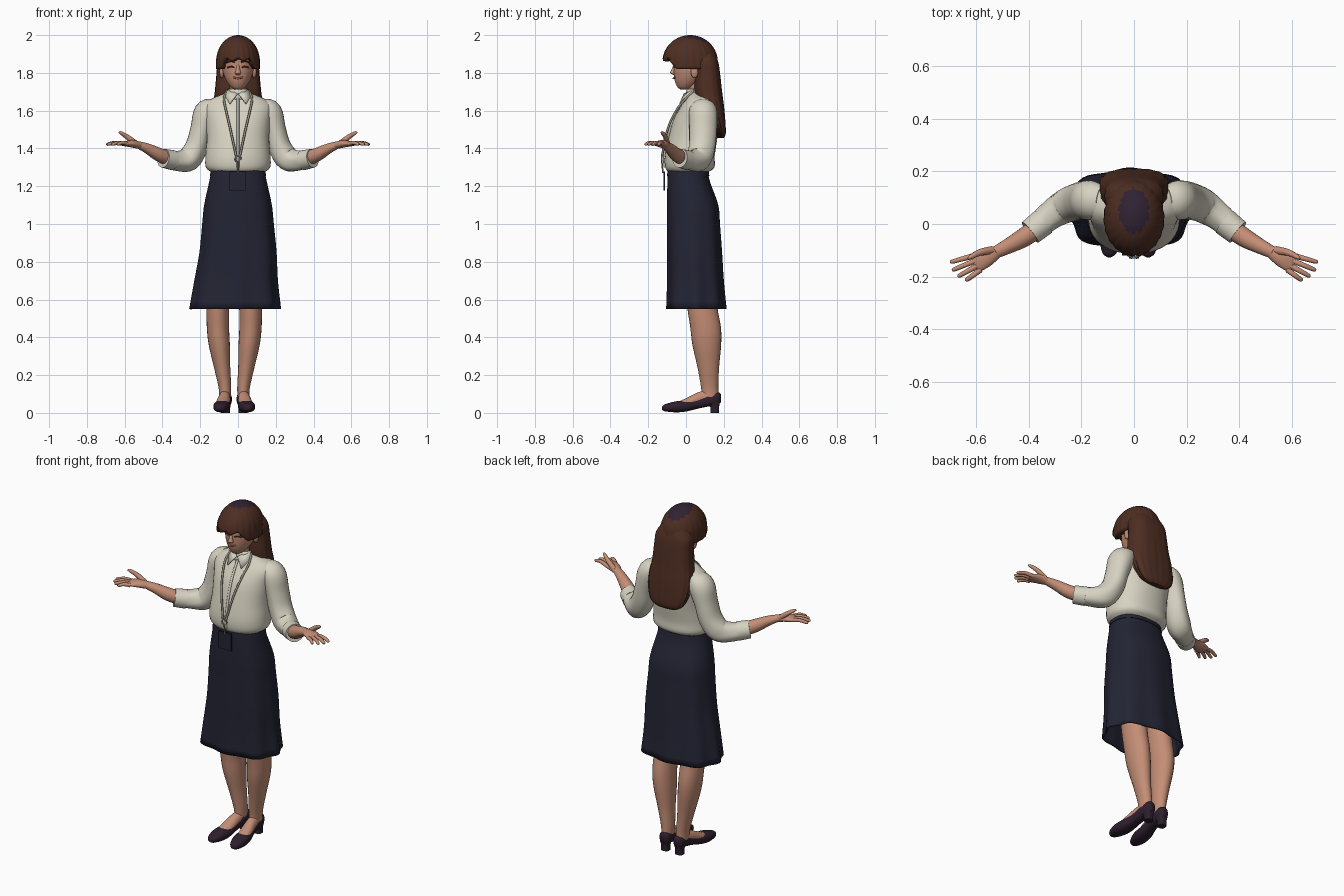
import bpy, bmesh, math
from mathutils import Vector

cube = bpy.data.objects.get("Cube")
if cube:
    bpy.data.objects.remove(cube)


def material(name, r, g, b):
    m = bpy.data.materials.new(name)
    m.use_nodes = True
    m.diffuse_color = (r, g, b, 1)
    bsdf = m.node_tree.nodes["Principled BSDF"]
    bsdf.inputs["Base Color"].default_value = (r, g, b, 1)
    bsdf.inputs["Roughness"].default_value = .8
    return m


SKIN = material("warm_skin", .55, .27, .18)
HAIR = material("brown_hair", .075, .027, .016)
CROWN = material("dark_plum_crown", .03, .016, .032)
BLOUSE = material("cream_blouse", .68, .65, .54)
NAVY = material("navy_cloth", .017, .018, .034)
SHOE = material("dark_plum_leather", .026, .014, .026)
CORD = material("grey_cord", .33, .31, .25)
LIPS = material("rose_lips", .4, .13, .1)

FLAT = (Vector((1, 0, 0)), Vector((0, 1, 0)))    # horizontal sections
UPRIGHT = (Vector((1, 0, 0)), Vector((0, 0, 1)))  # sections across the foot


def finish(name, bm, mats, thickness=0):
    bmesh.ops.recalc_face_normals(bm, faces=bm.faces)
    me = bpy.data.meshes.new(name)
    bm.to_mesh(me)
    bm.free()
    for m in mats:
        me.materials.append(m)
    me.shade_smooth()
    me.set_sharp_from_angle(angle=math.radians(50))
    ob = bpy.data.objects.new(name, me)
    bpy.context.collection.objects.link(ob)
    if thickness:
        mod = ob.modifiers.new("thickness", "SOLIDIFY")
        mod.thickness = thickness
        mod.offset = -1
    return ob


def skin_rings(rings, cap_start=True, cap_end=True):
    bm = bmesh.new()
    rows = [[bm.verts.new(p) for p in ring] for ring in rings]
    n = len(rows[0])
    for a, b in zip(rows, rows[1:]):
        for i in range(n):
            j = (i + 1) % n
            bm.faces.new((a[i], a[j], b[j], b[i]))
    if cap_start:
        bm.faces.new(rows[0])
    if cap_end:
        bm.faces.new(rows[-1])
    return bm


def smooth_path(points, steps):
    """Pass a smooth curve through (x, y, z, radius_u, radius_v) stations."""
    pts = [Vector(p) for p in points]
    pts = [2 * pts[0] - pts[1]] + pts + [2 * pts[-1] - pts[-2]]
    out = []
    for a, b, c, d in zip(pts, pts[1:], pts[2:], pts[3:]):
        for s in range(steps):
            t = s / steps
            out.append(.5 * (2 * b + (c - a) * t + (2 * a - 5 * b + 4 * c - d) * t ** 2
                             + (3 * b - a - 3 * c + d) * t ** 3))
    return out + [pts[-2]]


def loft(name, points, mat, frame=None, n=24, steps=4, power=2, fold=0, folds=8,
         cap_start=True, cap_end=True, thickness=0):
    path = smooth_path(points, steps)
    rings = []
    for i, p in enumerate(path):
        if frame:
            u, v = frame
        else:
            tangent = (path[min(i + 1, len(path) - 1)] - path[max(i - 1, 0)]).to_3d().normalized()
            u = tangent.cross(Vector((0, 1, 0))).normalized()
            v = u.cross(tangent)
        grow = fold * (i / (len(path) - 1)) ** 1.5
        ring = []
        for k in range(n):
            a = math.tau * k / n
            c, s = math.cos(a), math.sin(a)
            r = (abs(c) ** power + abs(s) ** power) ** (-1 / power)
            r *= 1 + grow * math.cos(folds * a)
            ring.append(p.to_3d() + u * c * r * max(p[3], .001) + v * s * r * max(p[4], .001))
        rings.append(ring)
    return finish(name, skin_rings(rings, cap_start, cap_end), [mat], thickness)


def ball(name, centre, size, mat):
    bm = bmesh.new()
    bmesh.ops.create_uvsphere(bm, u_segments=16, v_segments=10, radius=1)
    bmesh.ops.scale(bm, vec=size, verts=bm.verts)
    bmesh.ops.translate(bm, vec=centre, verts=bm.verts)
    return finish(name, bm, [mat])


def box(name, centre, size, mat):
    bm = bmesh.new()
    bmesh.ops.create_cube(bm, size=1)
    bmesh.ops.scale(bm, vec=size, verts=bm.verts)
    bmesh.ops.translate(bm, vec=centre, verts=bm.verts)
    return finish(name, bm, [mat])


def cord(name, points, radius, mat):
    return loft(name, [(*p, radius, radius) for p in points], mat, n=8)


# Clothed torso and skirt
loft("blouse_body", [(0, .01, 1.27, .135, .1), (0, .02, 1.3, .17, .13), (0, .02, 1.36, .172, .132),
                     (0, .035, 1.45, .165, .13), (0, .055, 1.55, .172, .122), (0, .07, 1.62, .18, .1),
                     (0, .075, 1.66, .145, .08), (0, .06, 1.695, .06, .055)], BLOUSE, FLAT, n=40, power=2.2)
loft("skirt", [(0, .01, 1.285, .14, .105), (0, .015, 1.22, .153, .113), (0, .035, 1.1, .178, .135),
               (0, .04, 1, .187, .138), (0, .045, .85, .2, .143), (-.01, .05, .7, .215, .146),
               (-.015, .055, .55, .234, .154)], NAVY, FLAT, n=64, power=2.4, fold=.04,
     cap_end=False, thickness=.008)
loft("waistband", [(0, .01, 1.29, .143, .108), (0, .012, 1.255, .149, .112)], NAVY, FLAT, n=40, power=2.4)

# Blouse front and collar
cord("button_placket", [(0, -.005, 1.665), (0, -.033, 1.62), (0, -.068, 1.55), (0, -.097, 1.45),
                        (0, -.114, 1.36), (0, -.112, 1.3)], .007, BLOUSE)
loft("collar_stand", [(0, .055, 1.66, .068, .062), (0, .055, 1.715, .052, .05)], BLOUSE, FLAT,
     cap_start=False, cap_end=False, thickness=.006)

# Neck, head and face
loft("neck", [(0, .06, 1.64, .048, .048), (0, .055, 1.7, .043, .043), (0, .045, 1.79, .045, .045)], SKIN, FLAT)
loft("head", [(0, -.01, 1.712, .018, .02), (0, -.003, 1.725, .038, .042), (0, .014, 1.757, .061, .073),
              (0, .03, 1.8, .079, .095), (0, .04, 1.85, .086, .106), (0, .042, 1.9, .087, .108),
              (0, .045, 1.95, .065, .08), (0, .045, 1.975, .02, .03)], SKIN, FLAT, n=32)
loft("nose", [(0, -.057, 1.845, .007, .008), (0, -.066, 1.815, .011, .012), (0, -.069, 1.8, .016, .015),
              (0, -.06, 1.79, .011, .008)], SKIN, FLAT, n=12)
cord("mouth", [(-.025, -.056, 1.777), (0, -.066, 1.771), (.025, -.056, 1.777)], .005, LIPS)

# Hair cap with a fringe and a darker crown
SEG, ROWS = 88, 18
cap_rings = []
for row in range(ROWS):
    s = max(row / (ROWS - 1), .02)
    ring = []
    for k in range(SEG):
        a = math.tau * k / SEG
        front = min(max((-math.sin(a) - .5) * 4, 0), 1)
        hem = 1.82 + .05 * front + .008 * math.sin(11 * a) * front
        z = 2 - (2 - hem) * (1 - math.cos(s * math.pi / 2))
        r = math.sqrt(1 - max((z - 1.86) / .14, 0) ** 2)
        r *= 1 + .014 * s * math.sin(22 * a)
        ring.append((.115 * r * math.cos(a), .022 + .145 * r * math.sin(a), z))
    cap_rings.append(ring)
cap = finish("hair_cap", skin_rings(cap_rings, cap_end=False), [HAIR, CROWN], .03)
for face in cap.data.polygons:
    x, y, z = face.center
    if z > 1.93 and (x / .058) ** 2 + ((y - .05) / .085) ** 2 < 1:
        face.material_index = 1
loft("long_back_hair", [(0, .08, 1.92, .07, .065), (0, .1, 1.86, .107, .07), (0, .112, 1.8, .113, .068),
                        (0, .117, 1.7, .122, .074), (0, .135, 1.62, .132, .066), (0, .16, 1.54, .125, .048),
                        (0, .178, 1.48, .1, .032), (0, .185, 1.455, .06, .015)],
     HAIR, FLAT, n=72, power=2.6, fold=.03, folds=18)

# Lanyard and badge
ring_path = [(.016 * math.cos(a * math.pi / 6), -.128, 1.345 + .016 * math.sin(a * math.pi / 6))
             for a in range(13)]
loft("lanyard_ring", [(*p, .004, .004) for p in ring_path], CORD, n=8, steps=1,
     frame=(Vector((.7, 0, .7)), Vector((0, 1, 0))))
cord("badge_cord", [(0, -.128, 1.33), (0, -.122, 1.27)], .004, CORD)
box("badge", (-.003, -.115, 1.228), (.084, .009, .1), NAVY)

for side, label in ((1, "left"), (-1, "right")):
    def m(points):
        return [(side * p[0], *p[1:]) for p in points]

    # Facial features and collar flap
    cord(label + "_eye", m([(.018, -.062, 1.828), (.036, -.056, 1.834), (.055, -.041, 1.828)]), .004, HAIR)
    cord(label + "_brow", m([(.016, -.065, 1.857), (.038, -.058, 1.862), (.06, -.039, 1.855)]), .004, HAIR)
    ball(label + "_ear", (side * .086, .045, 1.805), (.012, .02, .032), SKIN)
    bm = bmesh.new()
    bm.faces.new([bm.verts.new(p) for p in m([(.004, -.012, 1.69), (.045, -.036, 1.637),
                                              (.075, .025, 1.69), (.05, .04, 1.718)])])
    finish(label + "_collar_flap", bm, [BLOUSE], .006)
    cord(label + "_lanyard", m([(.06, .04, 1.705), (.074, -.005, 1.66), (.063, -.052, 1.6),
                                (.04, -.098, 1.5), (.01, -.127, 1.36)]), .006, CORD)

    # Sleeve with a turned cuff
    loft(label + "_sleeve", m([(.12, .085, 1.625, .045, .06), (.165, .09, 1.59, .068, .075),
                               (.195, .09, 1.5, .058, .073), (.22, .085, 1.41, .06, .07),
                               (.262, .068, 1.345, .064, .065), (.32, .03, 1.335, .053, .054),
                               (.385, -.025, 1.346, .046, .046)]), BLOUSE, fold=.04, folds=5)
    loft(label + "_cuff", m([(.345, .008, 1.338, .053, .053), (.395, -.032, 1.348, .05, .05)]), BLOUSE)

    # Forearm and open hand, palm up
    loft(label + "_forearm", m([(.36, -.01, 1.343, .038, .038), (.42, -.052, 1.368, .036, .036),
                                (.48, -.085, 1.4, .027, .029), (.53, -.11, 1.42, .019, .023)]), SKIN)
    loft(label + "_palm", m([(.515, -.103, 1.415, .019, .022), (.555, -.123, 1.424, .02, .035),
                             (.59, -.14, 1.425, .015, .039), (.61, -.15, 1.424, .009, .035)]), SKIN)
    for i, length in enumerate((.07, .09, .1, .095)):
        off = -.03 + .02 * i
        ang = -.45 + 6 * off
        bx, by = .595 + .4 * off, -.147 + .9 * off
        steps = [(t, lift, r) for t, lift, r in ((0, 0, .011), (.5, .006, .01), (.92, -.002, .008), (1, -.004, .003))]
        loft(f"{label}_finger_{i + 1}", m([(bx + length * t * math.cos(ang), by + length * t * math.sin(ang),
                                            1.424 + lift, r, r) for t, lift, r in steps]), SKIN, n=10)
    loft(label + "_thumb", m([(.54, -.1, 1.425, .016, .016), (.585, -.108, 1.46, .013, .013),
                              (.62, -.125, 1.482, .009, .009), (.632, -.132, 1.485, .003, .003)]), SKIN, n=12)

    # Leg, foot, shoe and heel stand about the line x = -0.02
    def leg(points):
        return [(side * p[0] - .02, *p[1:]) for p in points]

    loft(label + "_leg", leg([(.085, .07, .75, .067, .085), (.087, .085, .57, .061, .08),
                              (.086, .104, .45, .059, .081), (.079, .11, .36, .056, .076),
                              (.064, .118, .24, .043, .057), (.05, .125, .14, .034, .046),
                              (.048, .128, .085, .031, .044)]), SKIN, FLAT)
    loft(label + "_foot", leg([(.048, .13, .085, .028, .04), (.053, .07, .075, .031, .036),
                               (.061, .01, .052, .036, .03), (.066, -.04, .04, .034, .02)]), SKIN, UPRIGHT)
    loft(label + "_shoe", leg([(.074, -.127, .024, .006, .008), (.073, -.11, .027, .027, .019),
                               (.068, -.055, .032, .043, .029), (.062, 0, .037, .042, .03),
                               (.053, .06, .052, .034, .03), (.047, .12, .068, .034, .034),
                               (.045, .168, .077, .03, .033), (.045, .185, .078, .012, .022)]),
         SHOE, UPRIGHT, power=2.5)
    loft(label + "_heel", leg([(.046, .148, .06, .03, .033), (.046, .152, .03, .023, .023),
                               (.046, .152, 0, .023, .022)]), SHOE, FLAT, power=3)
